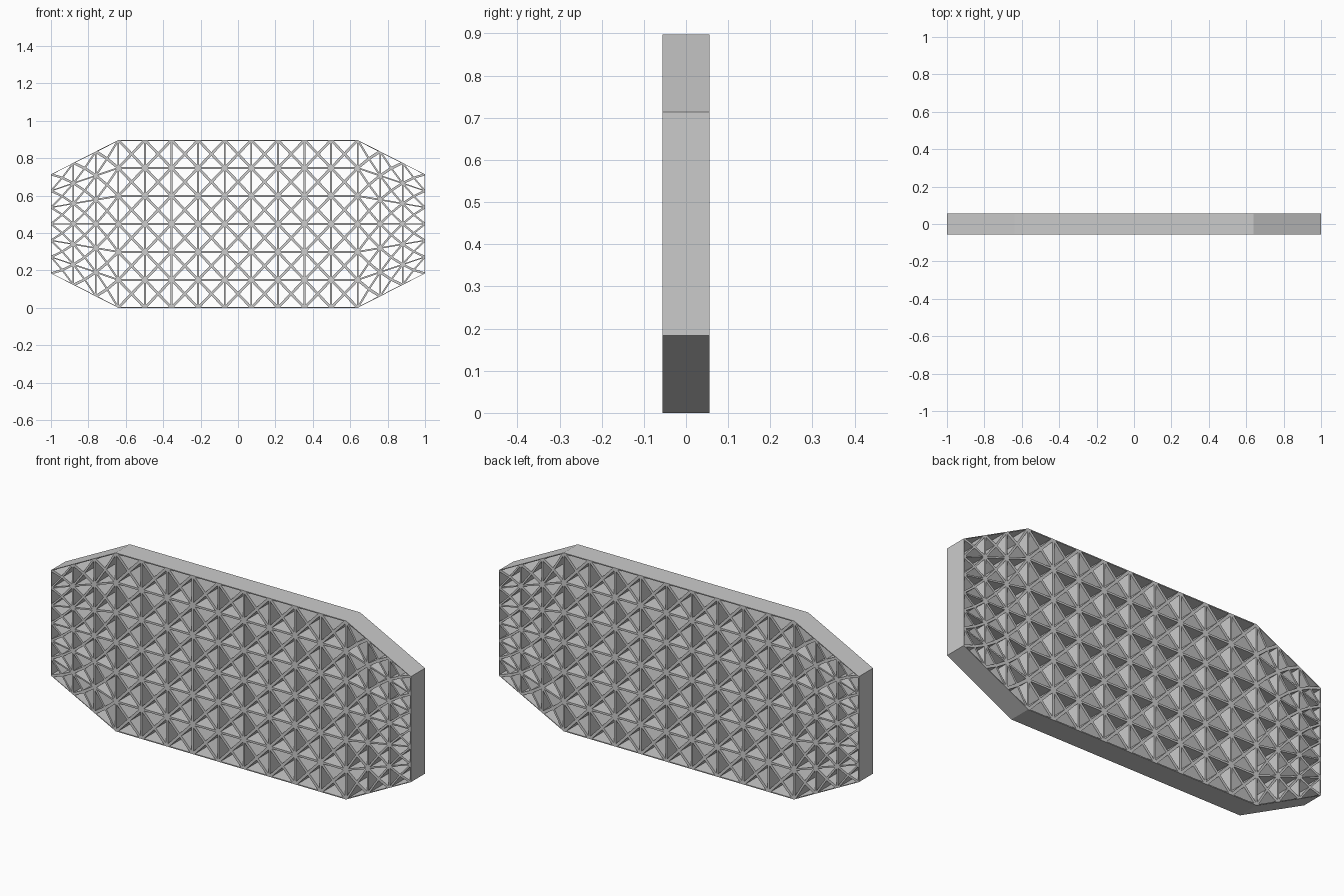
import bpy, bmesh
from mathutils import Vector

if "Cube" in bpy.data.objects:
    bpy.data.objects.remove(bpy.data.objects["Cube"])

HALF_DEPTH = 0.056
HEIGHT = 0.897
MID_Z = HEIGHT / 2
ROWS = 6
SCALE = 0.80          # hole size relative to each triangular cell

# column stations: x position and half height of the octagonal outline
stations = []
for i in range(16):
    if i < 3:
        x = -1 + 0.36 * i / 3
    elif i <= 12:
        x = -0.64 + 1.28 * (i - 3) / 9
    else:
        x = 0.64 + 0.36 * (i - 12) / 3
    t = max(0, (abs(x) - 0.64) / 0.36)
    stations.append((x, MID_Z + (0.265 - MID_Z) * t))

bm = bmesh.new()
cache = {}


def vert(x, y, z):
    key = (round(x, 5), round(y, 5), round(z, 5))
    if key not in cache:
        cache[key] = bm.verts.new((x, y, z))
    return cache[key]


def node(i, j):
    x, h = stations[i]
    return Vector((x, 0, MID_Z + h * (2 * j / ROWS - 1)))


def ring(points, y):
    return [vert(p.x, y, p.z) for p in points]


def open_triangle(a, b, c):
    """Triangular lattice cell with a through hole."""
    outer = [a, b, c]
    mid = (a + b + c) / 3
    inner = [mid + (p - mid) * SCALE for p in outer]
    fo, fi = ring(outer, -HALF_DEPTH), ring(inner, -HALF_DEPTH)
    bo, bi = ring(outer, HALF_DEPTH), ring(inner, HALF_DEPTH)
    for k in range(3):
        n = (k + 1) % 3
        bm.faces.new((fo[k], fo[n], fi[n], fi[k]))
        bm.faces.new((fi[k], fi[n], bi[n], bi[k]))
        bm.faces.new((bi[k], bi[n], bo[n], bo[k]))


# lattice: every cell is split into four triangles around its centre
for i in range(15):
    for j in range(ROWS):
        quad = [node(i, j), node(i + 1, j), node(i + 1, j + 1), node(i, j + 1)]
        centre = sum(quad, Vector()) / 4
        for k in range(4):
            open_triangle(quad[k], quad[(k + 1) % 4], centre)

# solid outer rim
loop = [node(i, 0) for i in range(15)] + [node(15, j) for j in range(ROWS)]
loop += [node(i, ROWS) for i in range(15, 0, -1)]
loop += [node(0, j) for j in range(ROWS, 0, -1)]
front, back = ring(loop, -HALF_DEPTH), ring(loop, HALF_DEPTH)
for k in range(len(loop)):
    n = (k + 1) % len(loop)
    bm.faces.new((front[n], front[k], back[k], back[n]))

bmesh.ops.recalc_face_normals(bm, faces=bm.faces)
mesh = bpy.data.meshes.new("lattice_panel")
bm.to_mesh(mesh)
bm.free()
panel = bpy.data.objects.new("lattice_panel", mesh)
bpy.context.collection.objects.link(panel)
